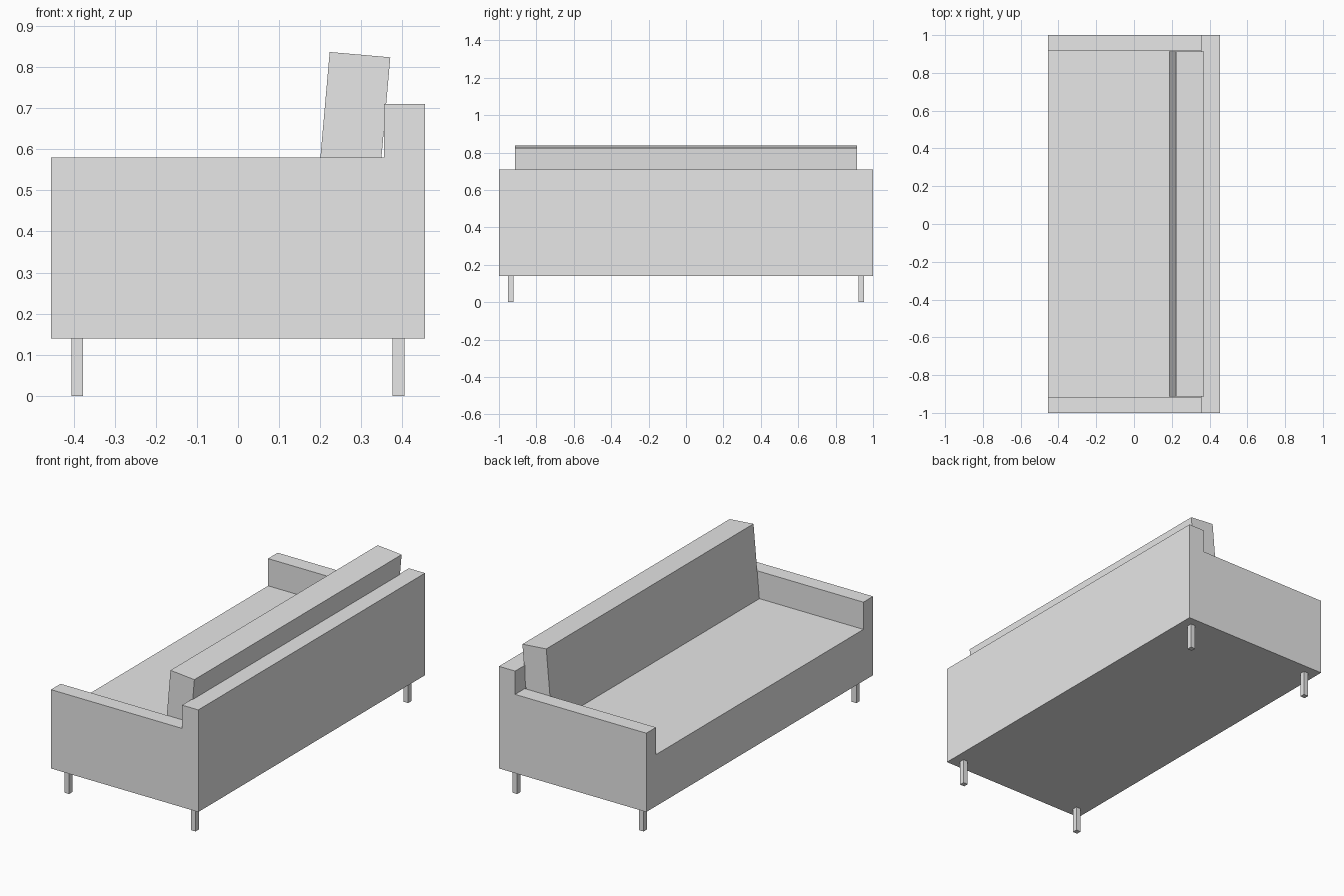
import bpy
import bmesh
from math import atan2

default = bpy.data.objects.get("Cube")
if default:
    bpy.data.objects.remove(default, do_unlink=True)

grey = bpy.data.materials.new("light_grey")
grey.use_nodes = True
grey.diffuse_color = (0.8, 0.8, 0.8, 1)
grey.node_tree.nodes["Principled BSDF"].inputs["Base Color"].default_value = (0.8, 0.8, 0.8, 1)

HALF_DEPTH, BASE_Z, SEAT_Z, ARM_Z, BACK_Z = 0.455, 0.14, 0.428, 0.58, 0.71
BACK_X, INNER_Y = 0.355, 0.915


def extrude_profile(name, profile, y0, y1):
    """Solid made by sweeping an (x, z) outline from y0 to y1."""
    bm = bmesh.new()
    face = bm.faces.new([bm.verts.new((x, y0, z)) for x, z in profile])
    swept = bmesh.ops.extrude_face_region(bm, geom=[face])["geom"]
    verts = [v for v in swept if isinstance(v, bmesh.types.BMVert)]
    bmesh.ops.translate(bm, verts=verts, vec=(0, y1 - y0, 0))
    bmesh.ops.recalc_face_normals(bm, faces=bm.faces)
    mesh = bpy.data.meshes.new(name)
    bm.to_mesh(mesh)
    bm.free()
    mesh.materials.append(grey)
    obj = bpy.data.objects.new(name, mesh)
    bpy.context.collection.objects.link(obj)
    return obj


def rect(x0, x1, z0, z1):
    return [(x0, z0), (x1, z0), (x1, z1), (x0, z1)]


# Body: stepped side outline swept along the full width
outline = [(-HALF_DEPTH, BASE_Z), (HALF_DEPTH, BASE_Z), (HALF_DEPTH, BACK_Z),
           (BACK_X, BACK_Z), (BACK_X, ARM_Z), (-HALF_DEPTH, ARM_Z)]
body = extrude_profile("sofa_body", outline, -1, 1)

# Seat recess between the arms
cutter = extrude_profile("seat_cutter", rect(-0.6, BACK_X, SEAT_Z, 0.65), -INNER_Y, INNER_Y)
cutter.hide_render = True
cut = body.modifiers.new("seat_recess", 'BOOLEAN')
cut.operation = 'DIFFERENCE'
cut.solver = 'EXACT'
cut.object = cutter
bpy.context.view_layer.objects.active = body
bpy.ops.object.modifier_apply(modifier=cut.name)
bpy.data.objects.remove(cutter, do_unlink=True)

# Back cushion: a slab leaning against the back
cushion = extrude_profile("back_cushion", rect(0, 0.148, -0.005, 0.41),
                          -INNER_Y + 0.001, INNER_Y - 0.001)
cushion.location = (0.187, 0, SEAT_Z)
cushion.rotation_euler.y = atan2(0.036, 0.408)

# Four square legs
for x, depth_name in ((-0.391, "front"), (0.39, "rear")):
    for y, side_name in ((-0.938, "right"), (0.938, "left")):
        extrude_profile(f"{depth_name}_{side_name}_leg",
                        rect(x - 0.0145, x + 0.0145, 0, BASE_Z), y - 0.0145, y + 0.0145)
